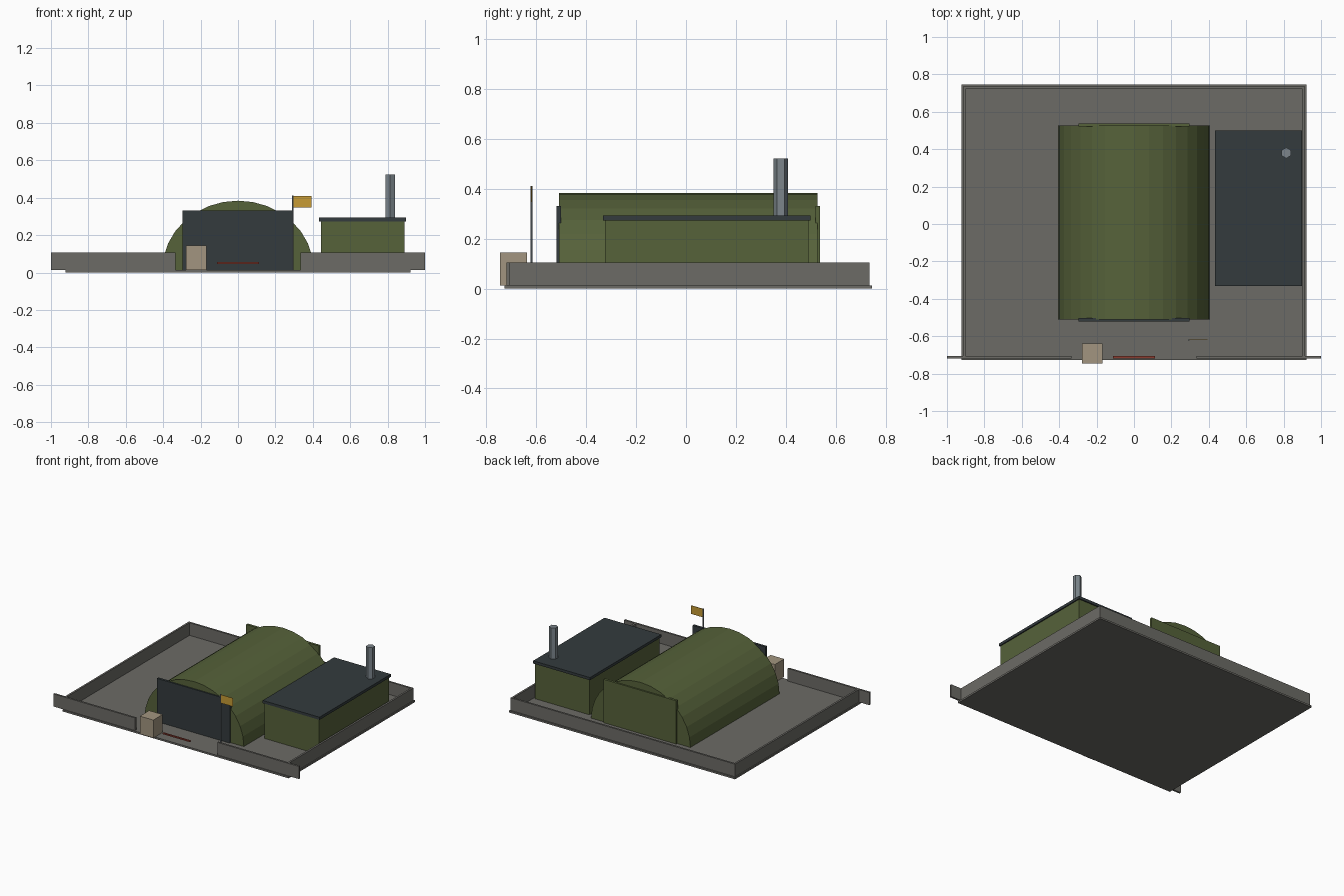
import bpy, bmesh, math

if "Cube" in bpy.data.objects:
    bpy.data.objects.remove(bpy.data.objects["Cube"])


def material(name, rgb):
    m = bpy.data.materials.new(name)
    m.diffuse_color = (*rgb, 1)
    m.use_nodes = True
    m.node_tree.nodes["Principled BSDF"].inputs["Base Color"].default_value = m.diffuse_color
    return m


CONCRETE = material("concrete grey", (0.150, 0.147, 0.133))
GREEN = material("olive green", (0.093, 0.122, 0.042))
DARK = material("dark slate", (0.033, 0.043, 0.047))
METAL = material("steel grey", (0.200, 0.235, 0.260))
TAN = material("crate tan", (0.360, 0.300, 0.215))
GOLD = material("flag gold", (0.570, 0.330, 0.035))
RED = material("barrier red", (0.260, 0.045, 0.030))


def finish(name, bm, mat):
    bmesh.ops.recalc_face_normals(bm, faces=bm.faces)
    me = bpy.data.meshes.new(name)
    bm.to_mesh(me)
    bm.free()
    me.materials.append(mat)
    ob = bpy.data.objects.new(name, me)
    bpy.context.collection.objects.link(ob)
    return ob


def box(name, x, y, z, mat):
    """Box from (min, max) ranges."""
    bm = bmesh.new()
    bmesh.ops.create_cube(bm, size=1)
    for v in bm.verts:
        v.co = [r[0] + (c + 0.5) * (r[1] - r[0]) for c, r in zip(v.co, (x, y, z))]
    return finish(name, bm, mat)


def post(name, x, y, z, radius, sides, mat):
    bm = bmesh.new()
    bmesh.ops.create_cone(bm, cap_ends=True, segments=sides, radius1=radius,
                          radius2=radius, depth=z[1] - z[0])
    bmesh.ops.translate(bm, verts=bm.verts, vec=(x, y, (z[0] + z[1]) / 2))
    return finish(name, bm, mat)


G = 0.013   # top of the ground slab

# Yard slab and perimeter walls
box("yard_slab", (-0.922, 0.922), (-0.727, 0.746), (0, G), CONCRETE)
WALL = (G, 0.106)
box("back_wall", (-0.915, 0.915), (0.722, 0.736), WALL, CONCRETE)
for side, s in (("left", -1), ("right", 1)):
    box(side + "_wall", sorted((s * 0.901, s * 0.915)), (-0.71, 0.736), WALL, CONCRETE)
    box(side + "_front_wall", sorted((s * 0.335, s)), (-0.72, -0.706), WALL, CONCRETE)

# Arched hangar: half ellipse profile swept along y
bm = bmesh.new()
N = 16
arc = [bm.verts.new((0.405 * math.cos(math.pi * i / N), -0.51,
                     G + 0.371 * math.sin(math.pi * i / N))) for i in range(N + 1)]
end = bm.faces.new(arc)
out = bmesh.ops.extrude_face_region(bm, geom=[end], use_keep_orig=True)
bmesh.ops.translate(bm, vec=(0, 1.037, 0),
                    verts=[g for g in out["geom"] if isinstance(g, bmesh.types.BMVert)])
finish("hangar_shell", bm, GREEN)
box("hangar_door", (-0.297, 0.297), (-0.52, -0.502), (G, 0.332), DARK)
box("hangar_back_panel", (-0.297, 0.297), (0.52, 0.538), (G, 0.332), GREEN)

# Side building with flat roof and chimney
box("side_building", (0.443, 0.889), (-0.325, 0.491), (G, 0.275), GREEN)
box("side_building_roof", (0.434, 0.897), (-0.332, 0.499), (0.273, 0.293), DARK)
post("chimney", 0.814, 0.38, (0.29, 0.523), 0.029, 6, METAL)

# Flag by the gate
post("flag_pole", 0.293, -0.62, (G, 0.412), 0.004, 6, METAL)
box("flag", (0.294, 0.394), (-0.6215, -0.6185), (0.347, 0.409), GOLD)

# Guard box and gate barrier
box("guard_box", (-0.278, -0.168), (-0.746, -0.638), (G, 0.145), TAN)
box("gate_barrier", (-0.111, 0.111), (-0.718, -0.706), (0.046, 0.055), RED)
